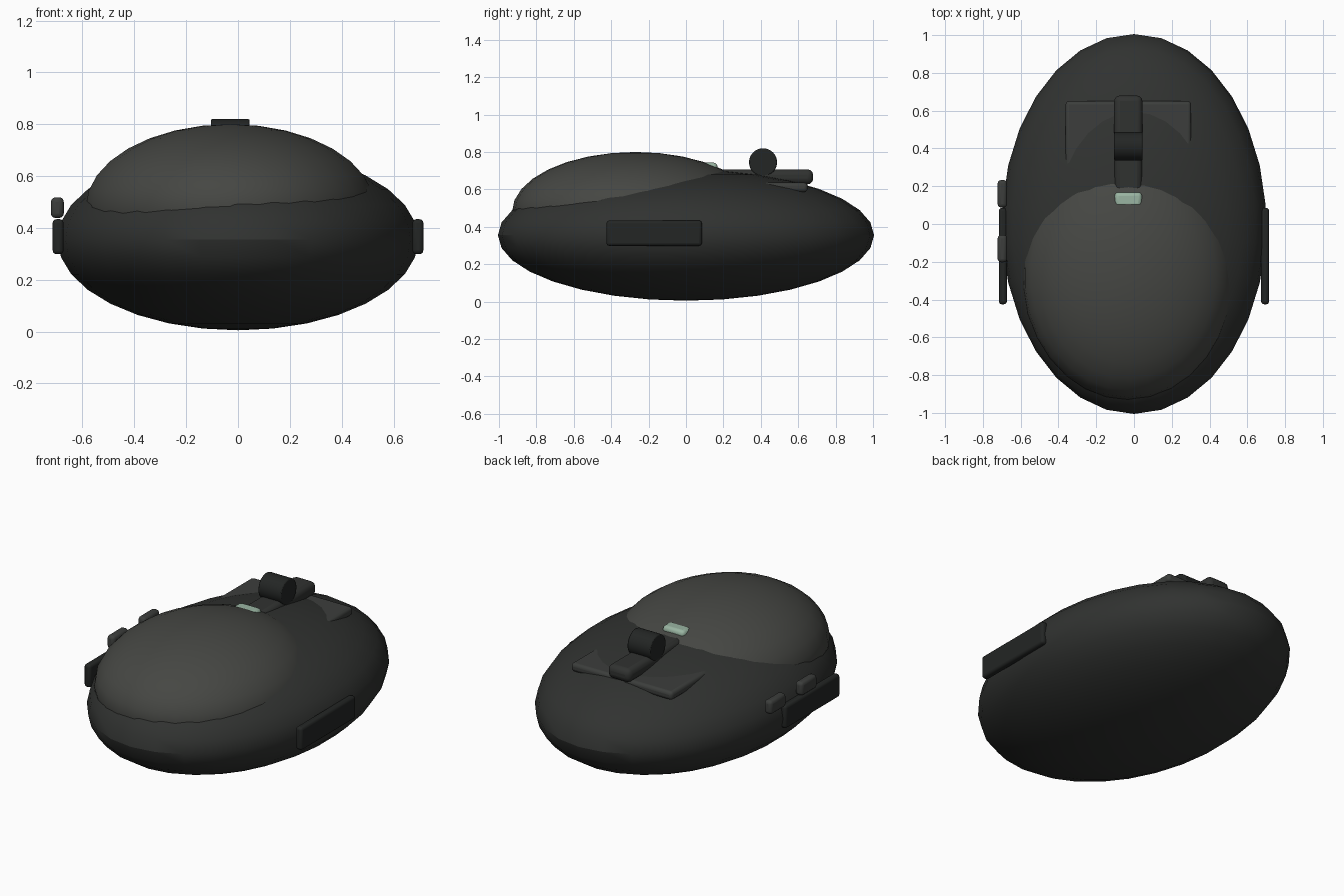
import bpy
from math import pi, radians

if "Cube" in bpy.data.objects:
    bpy.data.objects.remove(bpy.data.objects["Cube"])


def material(name, rgb):
    m = bpy.data.materials.new(name)
    m.diffuse_color = (*rgb, 1)
    m.use_nodes = True
    m.node_tree.nodes["Principled BSDF"].inputs["Base Color"].default_value = m.diffuse_color
    return m


SHELL = material("shell_dark", (0.03, 0.032, 0.03))
PALM = material("palm_grey", (0.06, 0.062, 0.056))
BUTTON = material("button_grey", (0.045, 0.048, 0.045))
RUBBER = material("rubber_black", (0.017, 0.019, 0.018))
LIGHT = material("pale_green", (0.32, 0.46, 0.36))


def finish(name, mat, angle=30):
    ob = bpy.context.object
    ob.name = name
    ob.data.materials.append(mat)
    bpy.ops.object.transform_apply(location=False, rotation=True, scale=True)
    bpy.ops.object.shade_smooth_by_angle(angle=radians(angle))
    return ob


def ellipsoid(name, center, radii, mat):
    bpy.ops.mesh.primitive_uv_sphere_add(segments=30, ring_count=16, location=center)
    bpy.context.object.scale = radii
    return finish(name, mat)


def add_bevel(ob, width, segments=3):
    b = ob.modifiers.new("soft_edges", 'BEVEL')
    b.width = width
    b.segments = segments
    b.limit_method = 'ANGLE'


def rounded_box(name, center, size, mat, bevel):
    bpy.ops.mesh.primitive_cube_add(size=1, location=center)
    bpy.context.object.scale = size
    ob = finish(name, mat)
    add_bevel(ob, bevel)
    for p in ob.data.polygons:
        p.use_smooth = True
    return ob


CX = -0.03  # the top details share this centre line

# Main shell and the raised palm rest
ellipsoid("shell", (0, 0, 0.355), (0.70, 1.0055, 0.35), SHELL)
ellipsoid("palm_rest", (CX, -0.27, 0.48), (0.56, 0.66, 0.32), PALM)

# Two click buttons and the strip between them
for side, label in ((-1, "left"), (1, "right")):
    rounded_box(f"{label}_click_button", (CX + side * 0.17, 0.43, 0.611),
                (0.325, 0.44, 0.05), BUTTON, 0.018)
rounded_box("centre_strip", (CX, 0.42, 0.667), (0.15, 0.52, 0.08), SHELL, 0.03)

# Scroll wheel across the strip
bpy.ops.mesh.primitive_cylinder_add(vertices=32, radius=0.075, depth=0.15,
                                    location=(CX, 0.412, 0.745), rotation=(0, pi / 2, 0))
add_bevel(finish("scroll_wheel", RUBBER), 0.006, 2)

# Indicator light behind the wheel
rounded_box("indicator_light", (CX, 0.128, 0.72), (0.145, 0.08, 0.046), LIGHT, 0.02)

# Side grips on both flanks
for side, label in ((-1, "left"), (1, "right")):
    rounded_box(f"{label}_grip", (side * 0.694, -0.17, 0.366),
                (0.042, 0.51, 0.135), RUBBER, 0.015)

# Thumb buttons on the left flank
for y, label in ((0.16, "front"), (-0.13, "rear")):
    rounded_box(f"{label}_thumb_button", (-0.697, y, 0.478),
                (0.05, 0.145, 0.08), BUTTON, 0.018)
